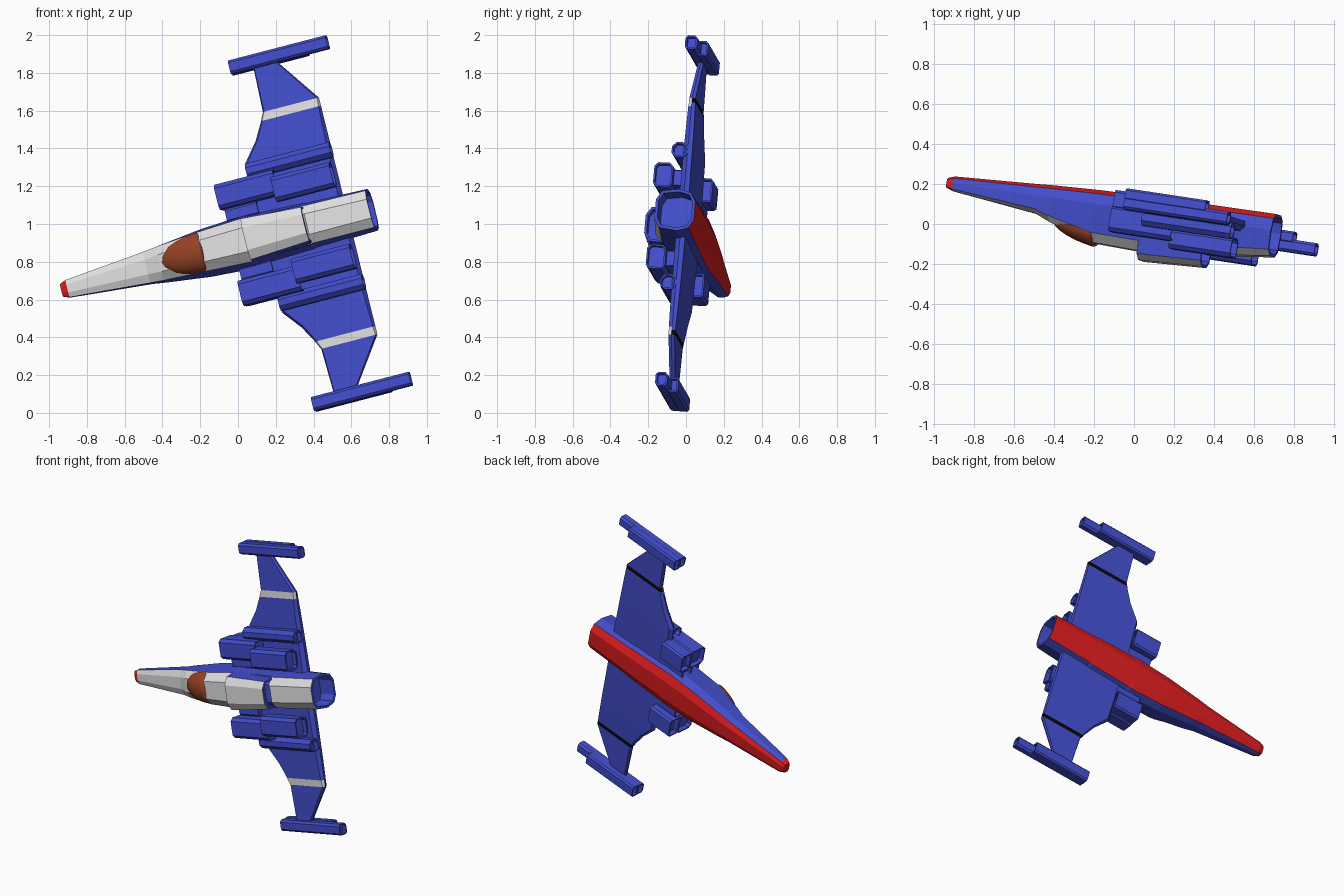
import bpy
import bmesh
from mathutils import Matrix, Vector

old = bpy.data.objects.get("Cube")
if old:
    bpy.data.objects.remove(old)


def material(name, rgb):
    m = bpy.data.materials.new(name)
    m.use_nodes = True
    m.diffuse_color = (*rgb, 1)
    m.node_tree.nodes["Principled BSDF"].inputs["Base Color"].default_value = (*rgb, 1)
    return m


MATS = [material("hull blue", (0.055, 0.075, 0.6)),
        material("panel grey", (0.75, 0.74, 0.74)),
        material("belly red", (0.72, 0.012, 0.014)),
        material("canopy brown", (0.31, 0.055, 0.018)),
        material("stripe black", (0.002, 0.002, 0.002))]
BLUE, GREY, RED, BROWN, BLACK = range(5)

# Craft frame: x runs aft, y along the span, z out of the canopy
aft = Vector((0.958, -0.144, 0.249)).normalized()
span = Vector((-0.242, 0.086, 0.967))
span = (span - aft * span.dot(aft)).normalized()
up = aft.cross(span)
FRAME = Matrix.Translation((0.438, 0, 1.004)) @ Matrix((aft, span, up)).transposed().to_4x4()


def finish(name, bm, mirror=False):
    mesh = bpy.data.meshes.new(name)
    bm.to_mesh(mesh)
    bm.free()
    for m in MATS:
        mesh.materials.append(m)
    ob = bpy.data.objects.new(name, mesh)
    bpy.context.collection.objects.link(ob)
    ob.matrix_world = FRAME
    if mirror:
        mod = ob.modifiers.new("mirror", "MIRROR")
        mod.use_axis = (False, True, False)
    return ob


def loft(name, rings, rule=None, mirror=False, hollow=(0, 0), rim=0.014, cap_mat=BLUE):
    """Skin a list of rings; hollow gives the recess depth of each end."""
    bm = bmesh.new()
    rows = [[bm.verts.new(p) for p in ring] for ring in rings]
    n = len(rows[0])
    for i in range(len(rows) - 1):
        for j in range(n):
            k = (j + 1) % n
            f = bm.faces.new((rows[i][j], rows[i][k], rows[i + 1][k], rows[i + 1][j]))
            f.material_index = rule(i, j) if rule else BLUE
    caps = [bm.faces.new(rows[0]), bm.faces.new(rows[-1])]
    caps[0].material_index = cap_mat
    bmesh.ops.recalc_face_normals(bm, faces=bm.faces)
    for cap, depth in zip(caps, hollow):
        if depth:
            bmesh.ops.inset_individual(bm, faces=[cap], thickness=rim)
            bmesh.ops.translate(bm, verts=bmesh.ops.extrude_discrete_faces(
                bm, faces=[cap])["faces"][0].verts, vec=(depth, 0, 0))
    return finish(name, bm, mirror)


def chamfered(u, v0, v1, w0, w1, c):
    return [(u, v0 + c, w0), (u, v1 - c, w0), (u, v1, w0 + c), (u, v1, w1 - c),
            (u, v1 - c, w1), (u, v0 + c, w1), (u, v0, w1 - c), (u, v0, w0 + c)]


def block(name, u0, u1, v0, v1, w0, w1, c, hollow=(0.03, -0.03)):
    return loft(name, [chamfered(u, v0, v1, w0, w1, c) for u in (u0, u1)],
                mirror=True, hollow=hollow, rim=0.01)


def both_sides(u, half):
    return [(u, v, w) for v, w in half] + [(u, -v, w) for v, w in reversed(half)]


# Fuselage: ten-sided rings given as station, half width, top, bottom, shoulder ratio
def hull_ring(u, h, t, b, s):
    return both_sides(u, [(0.45 * h, t), (s * h, 0.76 * t), (h, 0),
                          (0.84 * h, 0.7 * b), (0.45 * h, b)])


STATIONS = [(-1.43, 0.035, 0.026, -0.024, 0.98), (-1.395, 0.048, 0.038, -0.036, 0.98),
            (-0.95, 0.088, 0.088, -0.06, 0.96), (-0.87, 0.1, 0.12, -0.065, 0.92),
            (-0.63, 0.13, 0.19, -0.075, 0.82), (-0.38, 0.145, 0.197, -0.08, 0.82),
            (-0.36, 0.14, 0.17, -0.08, 0.82), (-0.06, 0.13, 0.155, -0.085, 0.82),
            (-0.05, 0.125, 0.165, -0.085, 0.82), (0.287, 0.114, 0.124, -0.088, 0.88)]


def hull_paint(i, j):
    if i == 0 or j in (3, 4, 5):
        return RED
    return GREY if j in (0, 8, 9) and i != 6 else BLUE


loft("fuselage", [hull_ring(*s) for s in STATIONS], hull_paint,
     hollow=(0, -0.12), rim=0.016, cap_mat=RED)


# Raised dorsal cover, open at the rear, with blue flanks
def cover_ring(u, h, t):
    return both_sides(u, [(0.5 * h, t), (0.92 * h, t - 0.028), (h, 0.1)])


loft("dorsal_cover", [cover_ring(-0.38, 0.122, 0.243), cover_ring(-0.053, 0.1, 0.228)],
     lambda i, j: GREY if j in (0, 4, 5) else BLUE, hollow=(0, -0.05))

# Canopy: forward-sloping teardrop dome with a flat back
bm = bmesh.new()
bmesh.ops.create_uvsphere(bm, u_segments=24, v_segments=14, radius=1)
for v in bm.verts:
    x, y, z = v.co
    x *= 0.23 if x < 0 else 0.03
    v.co = (x - 0.64, y * 0.107, 0.128 + z * 0.08 + x * 0.14)
for f in bm.faces:
    f.material_index = BROWN
    f.smooth = True
finish("canopy", bm)

# Wings: station, leading edge, trailing edge, half thickness
WING = [(0.0, -0.33, 0.152, 0.028), (0.41, -0.314, 0.152, 0.024),
        (0.51, -0.233, 0.152, 0.022), (0.603, -0.18, 0.152, 0.019),
        (0.622, -0.172, 0.152, 0.018), (0.648, -0.158, 0.152, 0.017),
        (0.89, -0.15, -0.02, 0.014)]


def wing_ring(v, le, te, t):
    bevel = 30 * t * t
    return [(le, v, 0), (le + bevel, v, t), (te - bevel, v, t),
            (te, v, 0), (te - 0.005, v, -t), (le + bevel, v, -t)]


def wing_paint(i, j):
    if i in (3, 4) and j in (0, 1, 2):
        return GREY
    return BLACK if i == 4 else BLUE


loft("wings", [wing_ring(*s) for s in WING], wing_paint, mirror=True)

# Wing tip pods: long upper tube and shorter lower housing
block("tip_pod_upper", -0.27, 0.27, 0.884, 0.958, -0.02, 0.045, 0.013)
block("tip_pod_lower", -0.27, 0.15, 0.88, 0.96, -0.06, 0.0, 0.01)

# Engines beside the fuselage
block("intake_upper", -0.49, -0.165, 0.195, 0.33, 0.0, 0.135, 0.02)
block("intake_lower", -0.488, -0.3, 0.195, 0.325, -0.075, 0.02, 0.012)
block("engine_box", -0.18, 0.143, 0.157, 0.29, 0.07, 0.172, 0.02)
block("engine_mount", -0.16, 0.1, 0.18, 0.26, 0.0, 0.09, 0.01, hollow=(0, 0))
block("outer_engine", -0.31, 0.155, 0.32, 0.402, 0.0, 0.085, 0.024)
block("inner_duct", -0.475, -0.3, 0.12, 0.2, -0.03, 0.06, 0.015)
